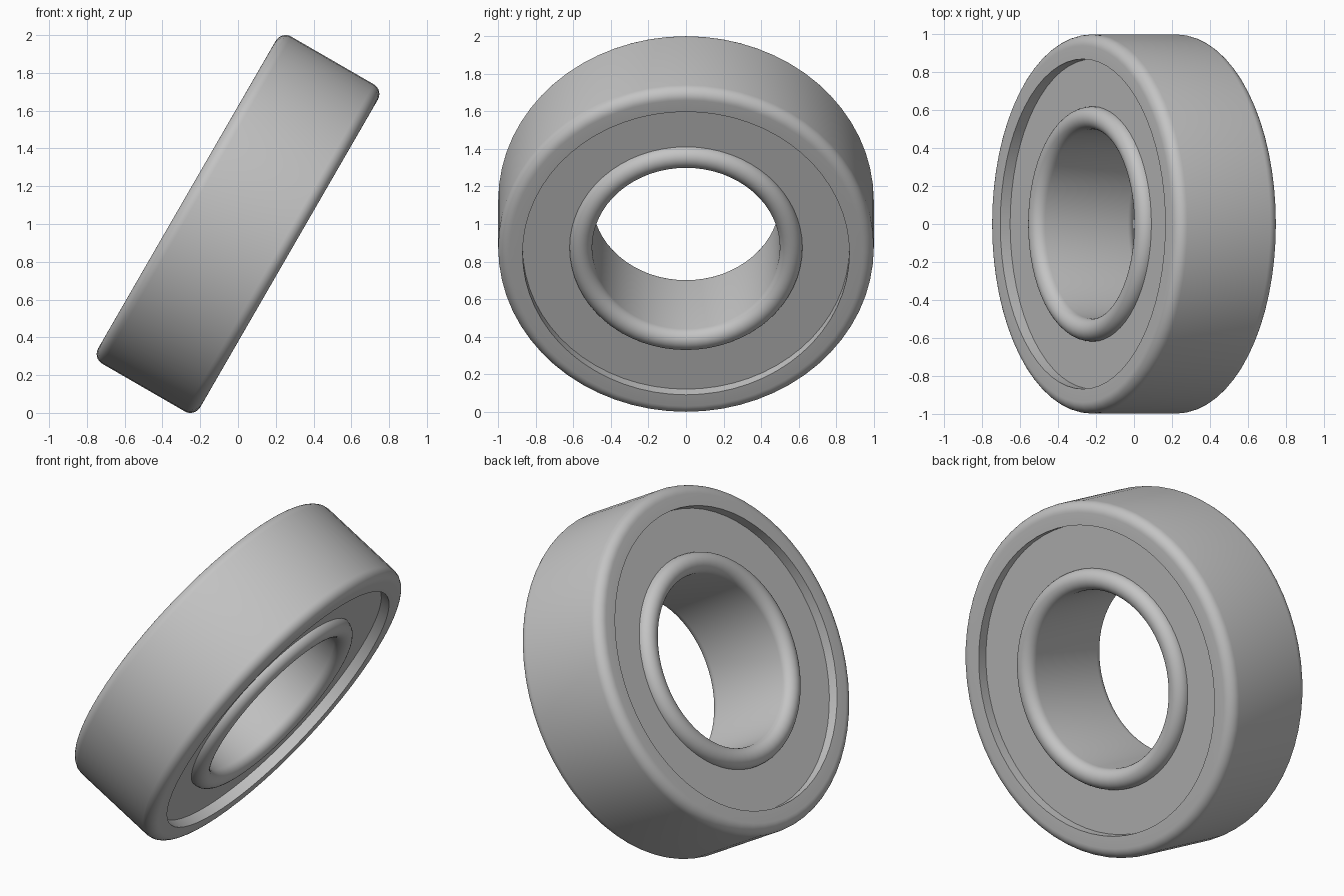
import bpy
import bmesh
from math import radians, pi, cos, sin
from mathutils import Matrix

cube = bpy.data.objects.get("Cube")
if cube:
    bpy.data.objects.remove(cube, do_unlink=True)

SEGMENTS = 64
RADIUS, GROOVE, HUB, BORE = 1.0, 0.87, 0.62, 0.5
HALF = 0.312      # half of the width along the axis
FILLET = 0.06
SEAL = HALF - 0.06

steel = bpy.data.materials.new("steel grey")
steel.use_nodes = True
grey = (0.55, 0.55, 0.55, 1)
steel.diffuse_color = grey
steel.node_tree.nodes["Principled BSDF"].inputs["Base Color"].default_value = grey

# Tilted axle: local z becomes the bearing axis
tilt = Matrix.Translation((0, 0, 1)) @ Matrix.Rotation(radians(120), 4, 'Y')


def arc(r, z, start, end, steps=8):
    """Fillet points (radius, height) around a centre."""
    angles = [start + (end - start) * i / steps for i in range(steps + 1)]
    return [(r + FILLET * cos(a), z + FILLET * sin(a)) for a in angles]


def revolve(name, profile):
    """Spin a closed profile around the axis."""
    bm = bmesh.new()
    verts = [bm.verts.new((r, 0, z)) for r, z in profile]
    edges = [bm.edges.new((v, verts[i - 1])) for i, v in enumerate(verts)]
    bmesh.ops.spin(bm, geom=verts + edges, axis=(0, 0, 1), cent=(0, 0, 0),
                   angle=2 * pi, steps=SEGMENTS, use_merge=True)
    bmesh.ops.remove_doubles(bm, verts=bm.verts, dist=1e-5)
    bmesh.ops.recalc_face_normals(bm, faces=bm.faces)
    mesh = bpy.data.meshes.new(name)
    bm.to_mesh(mesh)
    bm.free()
    mesh.materials.append(steel)
    obj = bpy.data.objects.new(name, mesh)
    bpy.context.collection.objects.link(obj)
    obj.matrix_world = tilt
    bpy.ops.object.select_all(action='DESELECT')
    obj.select_set(True)
    bpy.context.view_layer.objects.active = obj
    bpy.ops.object.shade_smooth_by_angle(angle=radians(30))


# Outer ring with rounded outer corners
top = HALF - FILLET
revolve("outer_ring",
        [(GROOVE, -HALF)]
        + arc(RADIUS - FILLET, -top, -pi / 2, 0)
        + arc(RADIUS - FILLET, top, 0, pi / 2)
        + [(GROOVE, HALF)])

# Inner ring with fully rounded rims
middle = (HUB + BORE) / 2
revolve("inner_ring",
        arc(middle, -top, -pi, 0, 16) + arc(middle, top, 0, pi, 16))

# Recessed seal between the rings, flat on both sides
revolve("seal", [(HUB, -SEAL), (GROOVE, -SEAL), (GROOVE, SEAL), (HUB, SEAL)])
